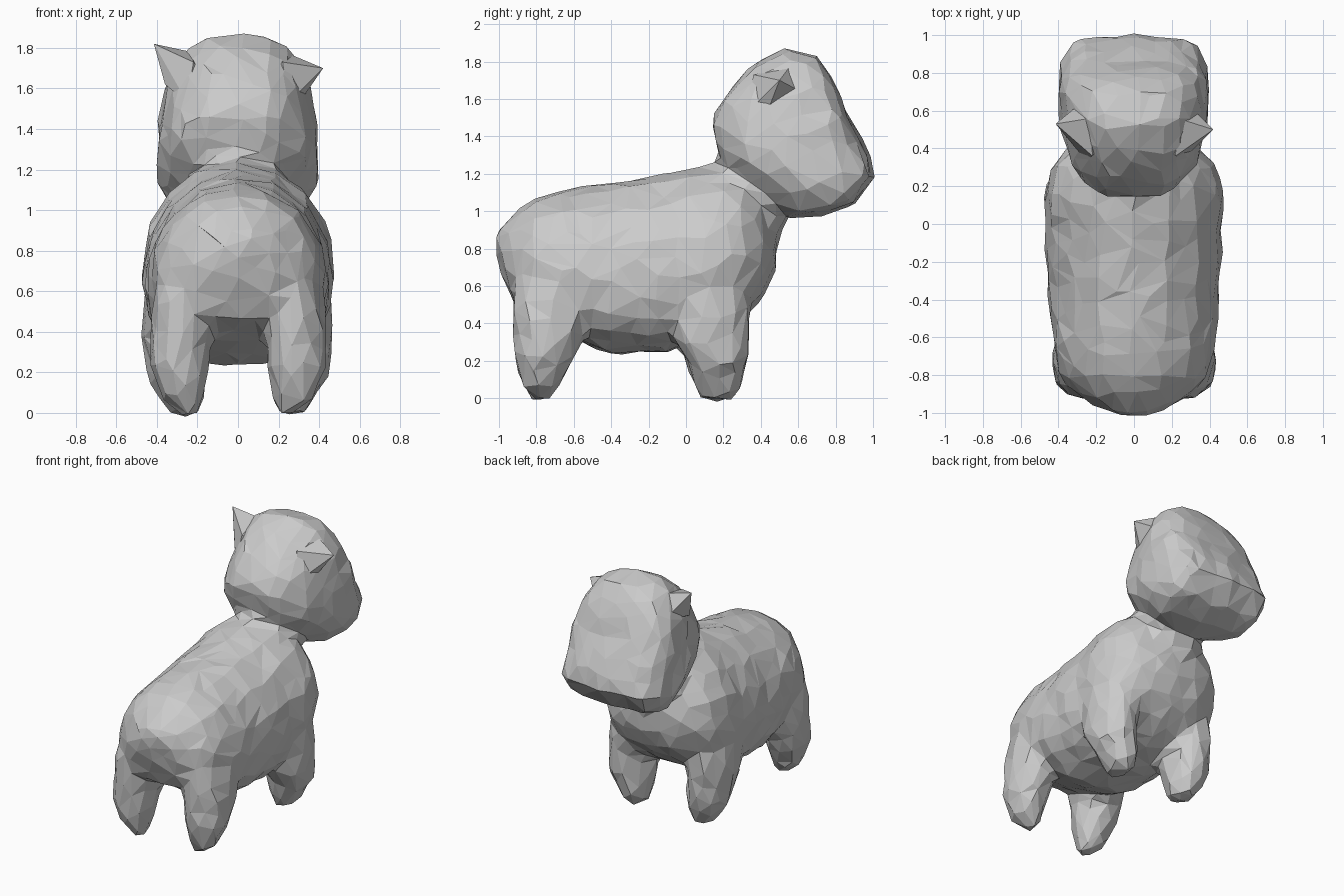
import bpy, bmesh, math
from mathutils import Vector

if "Cube" in bpy.data.objects:
    bpy.data.objects.remove(bpy.data.objects["Cube"])


def loft(bm, rings):
    """Skin a list of equal-length point rings and cap both ends."""
    vs = [[bm.verts.new(p) for p in r] for r in rings]
    n = len(vs[0])
    for a, b in zip(vs, vs[1:]):
        for i in range(n):
            bm.faces.new((a[i], a[(i + 1) % n], b[(i + 1) % n], b[i]))
    bm.faces.new(vs[0])
    bm.faces.new(vs[-1])


def ring(c, u, v, n=14):
    """Ellipse around c with half axes u and v."""
    c, u, v = Vector(c), Vector(u), Vector(v)
    return [c + u * math.cos(2 * math.pi * i / n) + v * math.sin(2 * math.pi * i / n)
            for i in range(n)]


def egg(y, b, t, w, n=16):
    """Torso section: widest below the middle, boxier underneath."""
    zm = b + .43 * (t - b)
    pts = []
    for i in range(n):
        c, s = math.cos(2 * math.pi * i / n), math.sin(2 * math.pi * i / n)
        if s >= 0:
            pts.append((w * c, y, zm + (t - zm) * s))
        else:
            pts.append((w * math.copysign(abs(c) ** .8, c), y, zm - (zm - b) * abs(s) ** .9))
    return pts


def finish(bm, name):
    bmesh.ops.recalc_face_normals(bm, faces=bm.faces)
    me = bpy.data.meshes.new(name)
    bm.to_mesh(me)
    bm.free()
    ob = bpy.data.objects.new(name, me)
    bpy.context.collection.objects.link(ob)
    return ob


bm = bmesh.new()

# Torso: y, bottom z, top z, half width
torso = [(-1.015, .78, .88, .06), (-.965, .61, .95, .20), (-.89, .46, 1.02, .32),
         (-.8, .42, 1.075, .39), (-.65, .34, 1.12, .43), (-.4, .23, 1.15, .455),
         (-.1, .25, 1.20, .47), (.15, .33, 1.25, .475), (.3, .42, 1.22, .44),
         (.41, .54, 1.07, .34), (.475, .68, .92, .18)]
loft(bm, [egg(*s) for s in torso])

# Neck: y, z, radius, tilted forward
neck = [(.2, .9, .32), (.34, 1.1, .24), (.5, 1.3, .24)]
loft(bm, [ring((0, y, z), (r, 0, 0), (0, .8 * r, -.6 * r)) for y, z, r in neck])

# Legs: x, y, z, half width, half length; tops lean into the torso
hind = [(.24, -.775, -.01, .04, .05), (.275, -.775, .07, .10, .11), (.29, -.76, .22, .145, .165),
        (.285, -.73, .35, .155, .20), (.265, -.70, .55, .165, .23), (.20, -.65, .85, .16, .24)]
fore = [(.26, .16, -.01, .06, .09), (.275, .17, .06, .105, .13), (.305, .165, .2, .15, .17),
        (.315, .13, .32, .155, .21), (.305, .12, .5, .17, .23), (.24, .12, .85, .17, .24)]
for leg in (hind, fore):
    for s in (-1, 1):
        loft(bm, [ring((s * x, y, z), (a, 0, 0), (0, b, 0), 10) for x, y, z, a, b in leg])

# Head: side profile lofted across x, shrinking towards the cheeks
profile = [(.135, 1.46), (.2, 1.61), (.36, 1.785), (.53, 1.875), (.7, 1.83), (.78, 1.72),
           (.875, 1.5), (.99, 1.28), (1.01, 1.18), (.89, 1.025), (.74, .97), (.56, .97),
           (.45, 1.05), (.3, 1.18), (.18, 1.29)]
half = [(.16, .97, 0), (.26, .88, .2), (.335, .72, .45), (.39, .36, .9)]
slices = [(-x, k, t) for x, k, t in reversed(half)] + [(0, 1, 0)] + half
loft(bm, [[(x, .58 + .14 * t + k * (y - .58), 1.41 - .15 * t + k * (z - 1.41))
           for y, z in profile] for x, k, t in slices])

# Fuse the parts, soften the joins and reduce to uneven low-poly facets
body = finish(bm, "animal_body")
fuse = body.modifiers.new("fuse", 'REMESH')
fuse.mode = 'VOXEL'
fuse.voxel_size = .025
soft = body.modifiers.new("soften", 'SMOOTH')
soft.factor = .5
soft.iterations = 14
lumps = bpy.data.textures.new("lumps", 'CLOUDS')
lumps.noise_scale = .15
uneven = body.modifiers.new("uneven", 'DISPLACE')
uneven.texture = lumps
uneven.strength = .03
uneven.mid_level = .45
facet = body.modifiers.new("facet", 'DECIMATE')
facet.ratio = .035
facet.use_collapse_triangulate = True

# Ears: pointed wedges, one raised higher than the other
ears = (("left_ear", -1, (-.415, .53, 1.82), (.36, .47, 1.62)),
        ("right_ear", 1, (.42, .50, 1.70), (.33, .45, 1.57)))
for name, s, tip, low in ears:
    bm = bmesh.new()
    base = [(.25, .33, 1.53), (.22, .36, 1.73), (.23, .56, 1.78), (.27, .65, 1.62)]
    pts = base + [(.1, .5, 1.6), low]
    vs = [bm.verts.new((s * x, y, z)) for x, y, z in pts] + [bm.verts.new(tip)]
    bmesh.ops.convex_hull(bm, input=vs)
    finish(bm, name)
